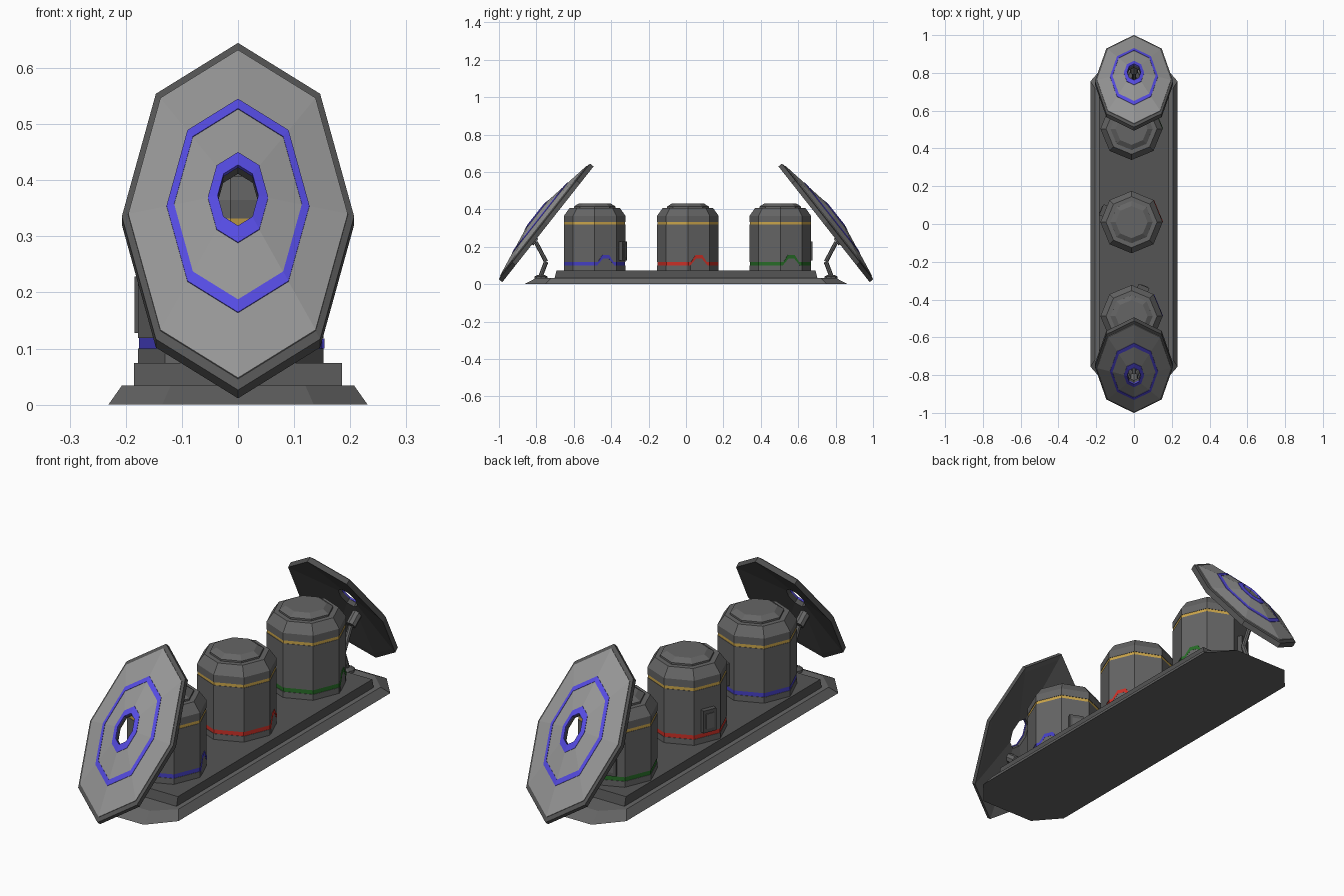
import bpy, bmesh
from math import sin, cos, pi, radians
from mathutils import Vector

if "Cube" in bpy.data.objects:
    bpy.data.objects.remove(bpy.data.objects["Cube"])


def material(name, rgb):
    m = bpy.data.materials.new(name)
    m.diffuse_color = (*rgb, 1)
    m.use_nodes = True
    m.node_tree.nodes["Principled BSDF"].inputs["Base Color"].default_value = m.diffuse_color
    return m


DARK = material("dark_grey", (0.09, 0.09, 0.09))
MID = material("mid_grey", (0.13, 0.13, 0.13))
LIGHT = material("light_grey", (0.30, 0.30, 0.30))
RING = material("ring_blue", (0.09, 0.07, 0.75))
GOLD = material("gold", (0.60, 0.38, 0.07))
BLUE = material("blue", (0.06, 0.05, 0.55))
RED = material("red", (0.60, 0.03, 0.02))
GREEN = material("green", (0.02, 0.15, 0.02))


def loft(name, rings, mat, closed=False):
    """Skin equal-length rings of points; cap the ends, or join last to first."""
    bm = bmesh.new()
    vs = [[bm.verts.new(p) for p in ring] for ring in rings]
    n = len(vs[0])
    pairs = list(zip(vs, vs[1:])) + ([(vs[-1], vs[0])] if closed else [])
    for a, b in pairs:
        for i in range(n):
            j = (i + 1) % n
            bm.faces.new((a[i], a[j], b[j], b[i]))
    if not closed:
        bm.faces.new(vs[0][::-1])
        bm.faces.new(vs[-1])
    bmesh.ops.recalc_face_normals(bm, faces=bm.faces)
    me = bpy.data.meshes.new(name)
    bm.to_mesh(me)
    bm.free()
    me.materials.append(mat)
    ob = bpy.data.objects.new(name, me)
    bpy.context.collection.objects.link(ob)
    return ob


def octagon(r, z, x=0, y=0):
    return [(x + r * cos(i * pi / 4), y + r * sin(i * pi / 4), z) for i in range(8)]


def panel(name, pts, d0, d1, angle, centre, mat):
    """Extrude a (sideways, z) outline outwards from a tank wall."""
    a = radians(angle)
    def at(u, z, d):
        return (centre[0] + d * cos(a) - u * sin(a), centre[1] + d * sin(a) + u * cos(a), z)
    return loft(name, [[at(u, z, d) for u, z in pts] for d in (d0, d1)], mat)


def rect(w, z0, z1):
    return [(-w, z0), (w, z0), (w, z1), (-w, z1)]


# Base skirt with chamfered corners, and the deck on it
def plate(x, cx, y, cy, z):
    return [(x, -cy, z), (x, cy, z), (cx, y, z), (-cx, y, z),
            (-x, cy, z), (-x, -cy, z), (-cx, -y, z), (cx, -y, z)]


loft("base_skirt", [plate(.231, .135, .865, .755, 0), plate(.207, .12, .80, .72, .034)], MID)
loft("deck", [[(sx * .185, sy * y, z) for sx, sy in ((1, 1), (-1, 1), (-1, -1), (1, -1))]
              for y, z in ((.703, .03), (.692, .074))], DARK)

# Tanks
BODY = [(.165, .07), (.165, .1), (.159, .1), (.159, .119), (.165, .119), (.165, .318),
        (.161, .318), (.161, .332), (.165, .332), (.165, .365), (.135, .407), (.112, .407),
        (.112, .415), (.085, .432)]
ARCH = [(-.062, .1), (-.05, .1), (-.016, .138), (.016, .138), (.05, .1), (.062, .1),
        (.062, .118), (.046, .118), (.02, .155), (-.02, .155), (-.046, .118), (-.062, .118)]
HUMP = [(-.05, .075), (.05, .075), (.05, .1), (.016, .138), (-.016, .138), (-.05, .1)]
for tag, y, colour, box_angle in (("front", -.488, BLUE, 67.5), ("middle", .01, RED, 157.5),
                                  ("rear", .504, GREEN, 112.5)):
    c = (-.013, y)
    loft(tag + "_tank", [octagon(r, z, *c) for r, z in BODY], MID)
    for part, z0, z1, mat in (("_colour_band", .1, .119, colour), ("_gold_band", .318, .332, GOLD)):
        loft(tag + part, [octagon(r, z, *c) for r, z in
                          ((.15, z0), (.163, z0), (.163, z1), (.15, z1))], mat, True)
    panel(tag + "_band_arch", ARCH, .14, .155, 22.5, c, colour)
    panel(tag + "_arch_panel", HUMP, .14, .1545, 22.5, c, MID)
    panel(tag + "_control_box", rect(.031, .128, .228), .145, .173, box_angle, c, DARK)
    panel(tag + "_control_screen", rect(.019, .145, .212), .17, .176, box_angle, c, MID)

# Dishes: shallow elongated octagonal cones with a centre hole
W, L = .207, .394


def slope(r):
    return .02 + (.94 - r) * .067


for tag, s in (("front", 1), ("rear", -1)):
    centre = Vector((0, -.7475 * s, .328))
    t = Vector((0, .619 * s, .785))
    n = Vector((0, -.785 * s, .619))

    def ring(r, d):
        return [centre + Vector((W * r * cos(i * pi / 4), 0, 0)) + t * L * r * sin(i * pi / 4) + n * d
                for i in range(8)]

    def dish_part(name, profile, mat):
        loft(tag + name, [ring(r, d) for r, d in profile], mat, True)

    dish_part("_dish_shell", [(.18, .045), (.18, slope(.18) - .003), (.93, slope(.93) - .003),
                              (1, .012), (1, -.012), (.93, -.008)], DARK)
    dish_part("_dish_face", [(.2, slope(.2) - .005), (.2, slope(.2)),
                             (.945, slope(.945)), (.945, .014)], LIGHT)
    for part, a, b in (("_inner_ring", .175, .26), ("_outer_ring", .55, .615)):
        dish_part(part, [(a, slope(a) - .006), (a, slope(a) + .002),
                         (b, slope(b) + .002), (b, slope(b) - .006)], RING)

    # Jointed support arm
    foot, elbow, top = [Vector((0, y * s, z)) for y, z in ((-.78, .035), (-.748, .12), (-.803, .225))]

    def rod(name, a, b, r):
        axis = (b - a).normalized()
        u = Vector((1, 0, 0))
        v = axis.cross(u)
        loft(tag + name, [[p + u * r * cos(i * pi / 4) + v * r * sin(i * pi / 4) for i in range(8)]
                          for p in (a, b)], MID)

    rod("_arm_lower", foot, elbow, .012)
    rod("_arm_upper", elbow, top, .011)
    rod("_dish_mount", top, top + n * .066, .022)
    side = Vector((.02, 0, 0))
    for part, p, r in (("_elbow_joint", elbow, .018), ("_top_joint", top, .019)):
        rod(part, p - side, p + side, r)
    loft(tag + "_arm_foot", [octagon(r, z, 0, -.775 * s) for r, z in
                             ((.036, .03), (.034, .042), (.018, .05))], DARK)
